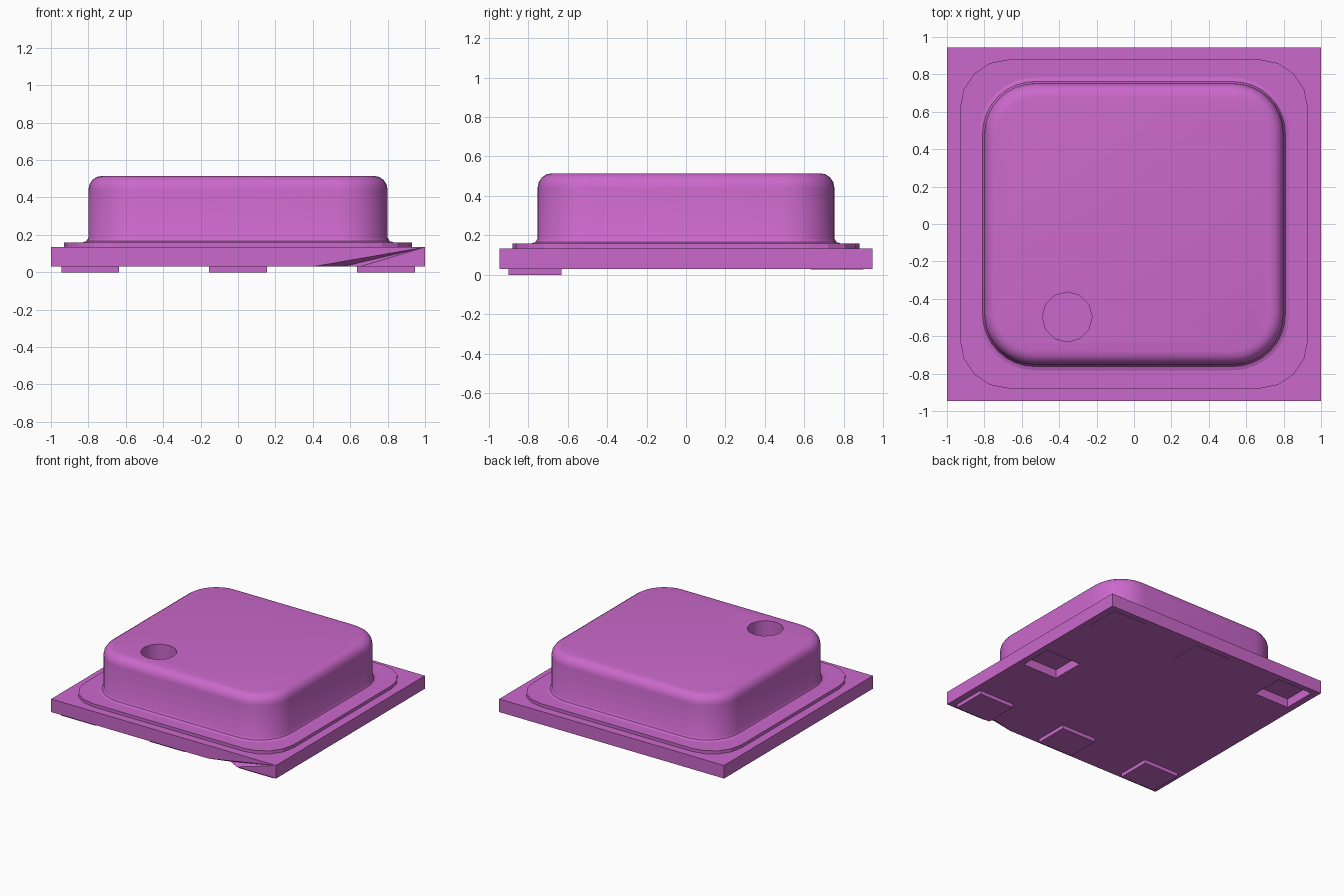
import bpy, bmesh, math
from mathutils import Vector

if "Cube" in bpy.data.objects:
    bpy.data.objects.remove(bpy.data.objects["Cube"], do_unlink=True)

COLOUR = (0.6, 0.14, 0.6, 1.0)
mat = bpy.data.materials.new("orchid purple")
mat.use_nodes = True
mat.diffuse_color = COLOUR
bsdf = mat.node_tree.nodes["Principled BSDF"]
bsdf.inputs["Base Color"].default_value = COLOUR


def finish(name, bm):
    bmesh.ops.recalc_face_normals(bm, faces=bm.faces[:])
    mesh = bpy.data.meshes.new(name)
    bm.to_mesh(mesh)
    bm.free()
    mesh.materials.append(mat)
    ob = bpy.data.objects.new(name, mesh)
    bpy.context.collection.objects.link(ob)
    return ob


def box(name, x0, x1, y0, y1, z0, z1):
    bm = bmesh.new()
    bmesh.ops.create_cube(bm, size=1)
    for v in bm.verts:
        v.co = ((x0 + x1) / 2 + v.co.x * (x1 - x0),
                (y0 + y1) / 2 + v.co.y * (y1 - y0),
                (z0 + z1) / 2 + v.co.z * (z1 - z0))
    return finish(name, bm)


def loft(name, hx, hy, radius, segments, profile):
    """Stack rounded rectangles; profile holds (outward offset, height)."""
    bm = bmesh.new()
    rings = []
    for off, z in profile:
        ring = []
        for k, (sx, sy) in enumerate([(1, 1), (-1, 1), (-1, -1), (1, -1)]):
            for i in range(segments + 1):
                a = math.pi / 2 * (k + i / segments)
                ring.append(bm.verts.new((sx * (hx - radius) + (radius + off) * math.cos(a),
                                          sy * (hy - radius) + (radius + off) * math.sin(a), z)))
        rings.append(ring)
    n = len(rings[0])
    for a, b in zip(rings, rings[1:]):
        for i in range(n):
            j = (i + 1) % n
            bm.faces.new((a[i], a[j], b[j], b[i]))
    bm.faces.new(rings[0])
    bm.faces.new(rings[-1])
    return finish(name, bm)


def cut(target, cutter):
    cutter.hide_render = True
    mod = target.modifiers.new("cut", "BOOLEAN")
    mod.operation = "DIFFERENCE"
    mod.solver = "EXACT"
    mod.object = cutter
    bpy.context.view_layer.objects.active = target
    bpy.ops.object.modifier_apply(modifier=mod.name)
    bpy.data.objects.remove(cutter, do_unlink=True)


# Base board
FRONT = -0.945
board = box("base_board", -1, 1, FRONT, -FRONT, 0.03, 0.135)

# Chipped lower edge at the front
tip = Vector((0.56, FRONT + 0.05, 0.03))
points = [tip, Vector((0.52, FRONT - 0.03, -0.02))]
for x, z in [(0.4, 0.03), (0.65, 0.03), (1.0, 0.134)]:
    points.append(tip + 1.1 * (Vector((x, FRONT, z)) - tip))
bm = bmesh.new()
for p in points:
    bm.verts.new(p)
bmesh.ops.convex_hull(bm, input=bm.verts[:])
cut(board, finish("chip_cutter", bm))

# Contacts underneath: front row raised, others flush or sunk
PX, PY = 0.155, 0.135


def pad(name, x, y, z0, z1):
    return box(name, x - PX, x + PX, y - PY, y + PY, z0, z1)


for label, x in [("right", -0.79), ("middle", 0), ("left", 0.79)]:
    pad("front_contact_" + label, x, -0.765, 0.0, 0.03)
for label, x in [("middle", 0), ("left", 0.79)]:
    pad("back_contact_" + label, x, 0.765, 0.027, 0.031)
for x, y in [(-0.79, 0.765), (0.79, 0)]:
    cut(board, pad("contact_recess_cutter", x, y, 0.0, 0.1))

# Thin flange round the foot of the cover
loft("cover_flange", 0.93, 0.88, 0.26, 4, [(0, 0.135), (0, 0.16)])

# Cover with rounded upper edge and a small fillet at the foot
cover = loft("cover", 0.8, 0.752, 0.27, 8, [
    (0.03, 0.16), (0.01, 0.167), (0, 0.185), (0, 0.44), (-0.006, 0.47),
    (-0.022, 0.494), (-0.046, 0.51), (-0.075, 0.515)])

# Round port in the top
bm = bmesh.new()
bmesh.ops.create_cone(bm, cap_ends=True, segments=12, radius1=0.133, radius2=0.133, depth=0.5)
bmesh.ops.translate(bm, verts=bm.verts[:], vec=(-0.357, -0.497, 0.515))
cut(cover, finish("port_cutter", bm))

bpy.ops.object.select_all(action="DESELECT")
cover.select_set(True)
bpy.context.view_layer.objects.active = cover
bpy.ops.object.shade_smooth_by_angle(angle=math.radians(35))
